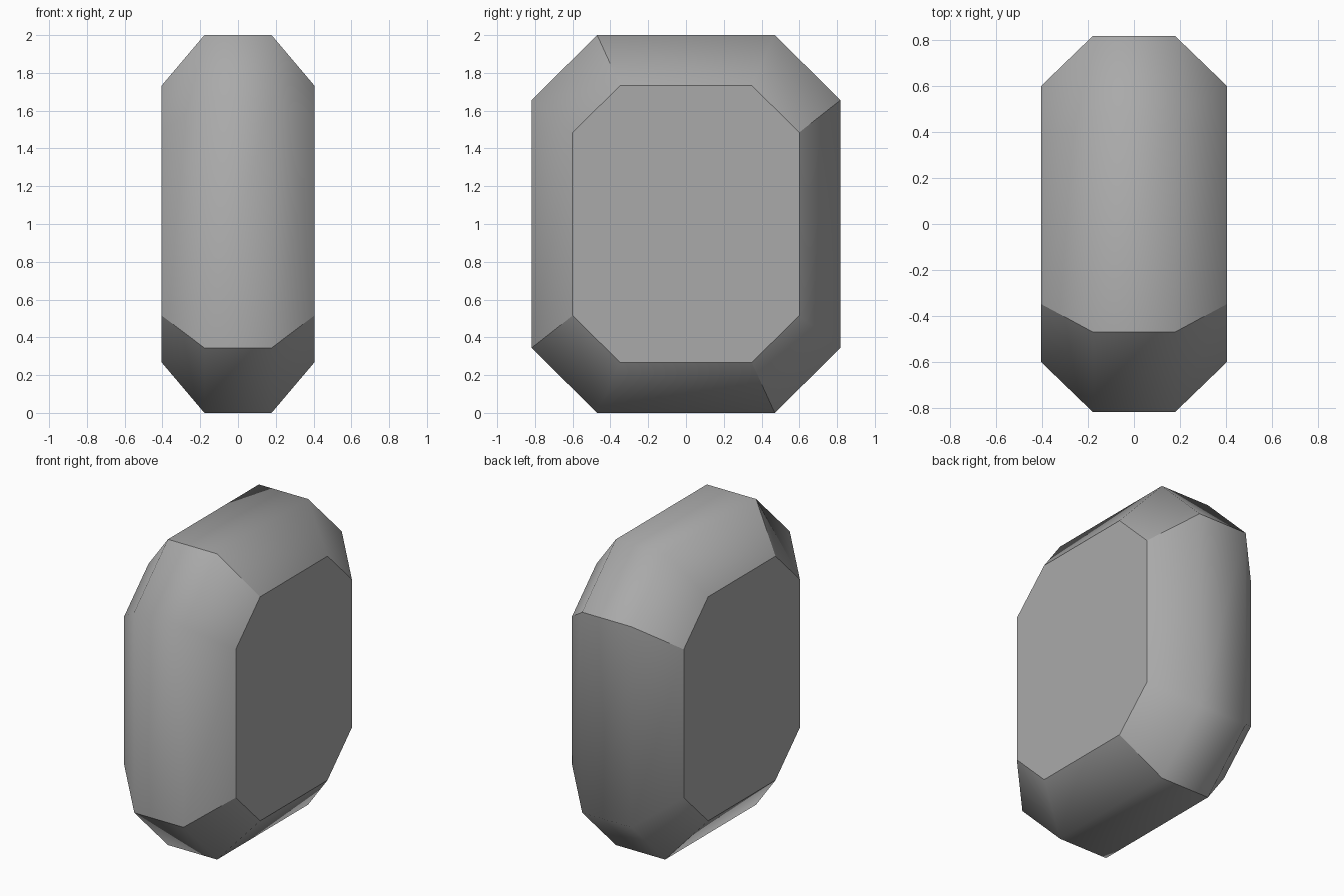
import bpy
import bmesh

cube = bpy.data.objects.get("Cube")
if cube:
    bpy.data.objects.remove(cube, do_unlink=True)

# Single grey material
grey = bpy.data.materials.new("mid_grey")
grey.use_nodes = True
colour = (0.4, 0.4, 0.4, 1)
grey.diffuse_color = colour
grey.node_tree.nodes["Principled BSDF"].inputs["Base Color"].default_value = colour


def octagon(bm, x, half_y, half_z, flat_y, flat_z):
    """Ring of eight corners around the x axis, centred at z = 1."""
    outline = [(-flat_y, half_z), (flat_y, half_z), (half_y, flat_z), (half_y, -flat_z),
               (flat_y, -half_z), (-flat_y, -half_z), (-half_y, -flat_z), (-half_y, flat_z)]
    return [bm.verts.new((x, y, 1 + z)) for y, z in outline]


# Bevelled block: small end rings, large middle rings
bm = bmesh.new()
small = (0.6, 0.733, 0.348, 0.485)
large = (0.818, 1, 0.47, 0.656)
sections = [(-0.404, small), (-0.178, large), (0.178, large), (0.404, small)]
rings = [octagon(bm, x, *size) for x, size in sections]

for a, b in zip(rings, rings[1:]):
    for i in range(8):
        j = (i + 1) % 8
        bm.faces.new((a[i], a[j], b[j], b[i])).smooth = True
caps = [bm.faces.new(rings[0]), bm.faces.new(rings[-1])]
bmesh.ops.recalc_face_normals(bm, faces=bm.faces)

# Crisp cap outlines, and every second corner crisp around the rim
for cap in caps:
    for edge in cap.edges:
        edge.smooth = False
for a, b in zip(rings, rings[1:]):
    for i in range(0, 8, 2):
        bm.edges.get((a[i], b[i])).smooth = False

mesh = bpy.data.meshes.new("bevelled_block")
bm.to_mesh(mesh)
bm.free()
mesh.materials.append(grey)
block = bpy.data.objects.new("bevelled_block", mesh)
bpy.context.scene.collection.objects.link(block)
